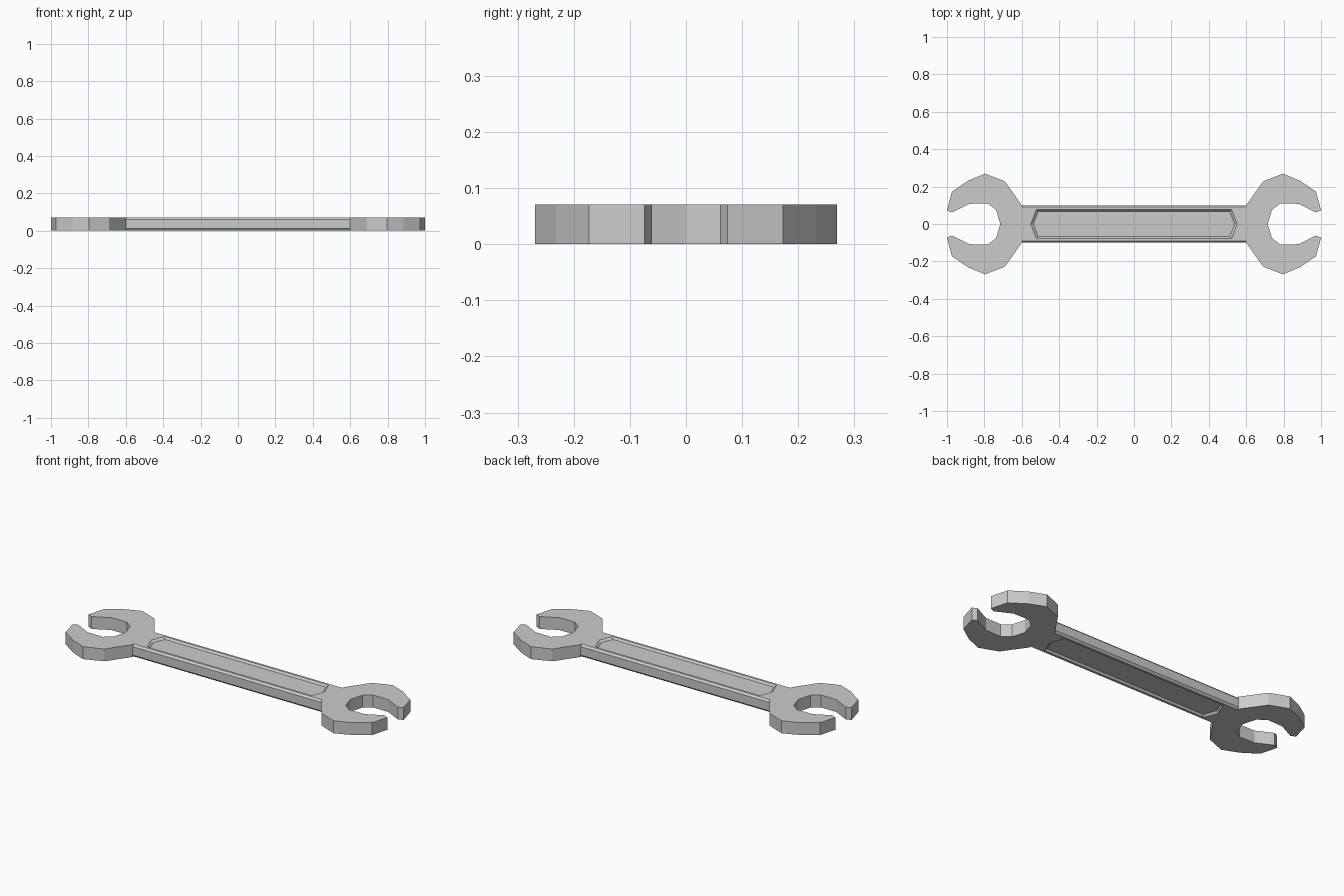
import bpy, bmesh

if "Cube" in bpy.data.objects:
    bpy.data.objects.remove(bpy.data.objects["Cube"])

T = 0.071  # overall thickness


def finish(bm, name):
    bmesh.ops.recalc_face_normals(bm, faces=bm.faces[:])
    mesh = bpy.data.meshes.new(name)
    bm.to_mesh(mesh)
    bm.free()
    obj = bpy.data.objects.new(name, mesh)
    bpy.context.collection.objects.link(obj)
    return obj


# Open jaw: half outline from the throat round to the handle, mirrored in y
HALF = [(0.715, 0), (0.737, 0.075), (0.782, 0.11), (0.88, 0.108), (0.973, 0.061),
        (1.0, 0.074), (0.973, 0.173), (0.886, 0.232), (0.796, 0.269),
        (0.69, 0.228), (0.6, 0.1)]


def jaw(name, side):
    outline = HALF + [(x, -y) for x, y in reversed(HALF[1:])]
    bm = bmesh.new()
    base = bm.faces.new([bm.verts.new((side * x, y, 0)) for x, y in outline])
    ext = bmesh.ops.extrude_face_region(bm, geom=[base], use_keep_orig=True)
    verts = [g for g in ext["geom"] if isinstance(g, bmesh.types.BMVert)]
    bmesh.ops.translate(bm, verts=verts, vec=(0, 0, T))
    bmesh.ops.triangulate(bm, faces=[f for f in bm.faces if len(f.verts) > 4])
    bmesh.ops.dissolve_limit(bm, angle_limit=0.01, verts=bm.verts[:], edges=bm.edges[:])
    return finish(bm, name)


jaw("right_jaw", 1)
jaw("left_jaw", -1)


# Handle: six-point loops (tip x, corner x, corner y, z) skinned floor to floor
def handle():
    top = [(0.6, 0.6, 0.1, T - 0.011),     # side edge
           (0.6, 0.6, 0.09, T),            # chamfer
           (0.552, 0.522, 0.077, T),       # recess rim
           (0.538, 0.512, 0.068, T - 0.011)]  # recess floor
    levels = [(a, b, c, T - z) for a, b, c, z in reversed(top)] + top
    bm = bmesh.new()
    loops = []
    for tip, cx, cy, z in levels:
        pts = [(tip, 0), (cx, cy), (-cx, cy), (-tip, 0), (-cx, -cy), (cx, -cy)]
        loops.append([bm.verts.new((x, y, z)) for x, y in pts])
    for lo, hi in zip(loops, loops[1:]):
        for i in range(6):
            j = (i + 1) % 6
            quad = [lo[i], lo[j], hi[j], hi[i]]
            # Ends butt against the jaws, so they stay open
            if len({round(v.co.x, 4) for v in quad}) == 1:
                continue
            bm.faces.new(quad)
    bm.faces.new(loops[0])
    bm.faces.new(loops[-1])
    return finish(bm, "handle")


handle()
